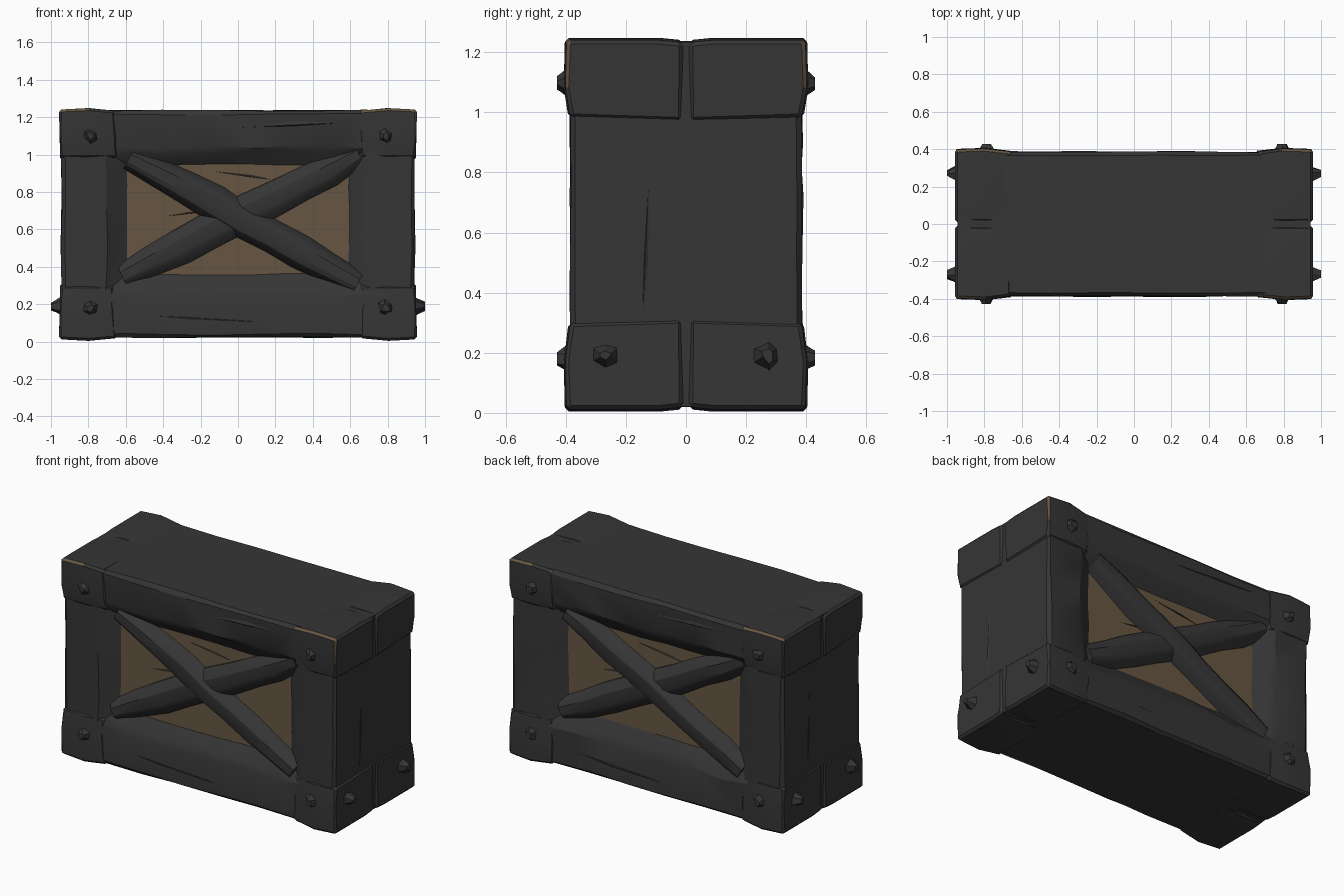
import bpy, bmesh, math, random
from mathutils import Vector, Matrix

if "Cube" in bpy.data.objects:
    bpy.data.objects.remove(bpy.data.objects["Cube"])

random.seed(7)


def material(name, rgb):
    m = bpy.data.materials.new(name)
    m.diffuse_color = (*rgb, 1)
    m.use_nodes = True
    m.node_tree.nodes["Principled BSDF"].inputs["Base Color"].default_value = m.diffuse_color
    return m


DARK = material("dark_iron", (0.036, 0.036, 0.036))
WOOD = material("brown_wood", (0.135, 0.094, 0.054))


def finish(name, bm, rule=None, angle=25):
    """Write the bmesh to an object; rule(face) picks the wood faces."""
    bmesh.ops.recalc_face_normals(bm, faces=bm.faces)
    bm.normal_update()
    if rule:
        for f in bm.faces:
            f.material_index = 1 if rule(f) else 0
    me = bpy.data.meshes.new(name)
    bm.to_mesh(me)
    bm.free()
    me.materials.append(DARK)
    me.materials.append(WOOD)
    ob = bpy.data.objects.new(name, me)
    bpy.context.collection.objects.link(ob)
    bpy.ops.object.select_all(action='DESELECT')
    ob.select_set(True)
    bpy.context.view_layer.objects.active = ob
    bpy.ops.object.shade_smooth_by_angle(angle=math.radians(angle))
    return ob


def loft(bm, rings, cap=True):
    vs = [[bm.verts.new(p) for p in r] for r in rings]
    n = len(vs[0])
    for a, b in zip(vs, vs[1:]):
        for i in range(n):
            bm.faces.new((a[i], a[(i + 1) % n], b[(i + 1) % n], b[i]))
    if cap:
        bm.faces.new(vs[0])
        bm.faces.new(vs[-1])


def rect_ring(hw, z0, z1, y, jit, nx=7, nz=5):
    c = [(-hw, z0), (hw, z0), (hw, z1), (-hw, z1)]
    pts = []
    for k in range(4):
        a, b = c[k], c[(k + 1) % 4]
        n = nx if k % 2 == 0 else nz
        for i in range(n):
            t = i / n
            j = [random.uniform(-jit, jit) for _ in range(3)]
            pts.append((a[0] + (b[0] - a[0]) * t + j[0], y + j[1] * 0.5,
                        a[1] + (b[1] - a[1]) * t + j[2]))
    return pts


# Crate body: hewn frame with a recessed wooden panel on front and back
half = [(0.595, 0.36, 0.945, 0.315, 0.004), (0.67, 0.29, 1.01, 0.365, 0.012),
        (0.71, 0.25, 1.04, 0.385, 0.012), (0.925, 0.04, 1.215, 0.385, 0.006),
        (0.943, 0.022, 1.236, 0.368, 0.004)]
rings = [rect_ring(a, b, c, -y, j) for a, b, c, y, j in half]
rings.append(rect_ring(0.943, 0.022, 1.236, 0, 0.002))
rings += [rect_ring(a, b, c, y, j) for a, b, c, y, j in reversed(half)]
bm = bmesh.new()
loft(bm, rings)
finish("crate_body", bm,
       lambda f: abs(f.normal.y) > 0.95 and abs(f.calc_center_median().y) < 0.33)


# Crossed braces, rotated half a turn for the back
def brace(name, a, b, crest, side):
    a, b = Vector((a[0], 0, a[1])), Vector((b[0], 0, b[1]))
    d = (b - a).normalized()
    across = Vector((-d.z, 0, d.x))
    prof = [(-0.098, 0.30), (-0.092, 0.325), (-0.058, crest - 0.012), (-0.03, crest),
            (0.035, crest), (0.06, crest - 0.015), (0.092, 0.325), (0.098, 0.30)]
    rings = []
    for i in range(9):
        t = i / 8
        w = 1 - 0.3 * abs(2 * t - 1) ** 3 + random.uniform(-0.07, 0.07)
        sh = random.uniform(-0.006, 0.006)
        rings.append([a.lerp(b, t) + across * (s * w + sh) - Vector((0, y, 0))
                      for s, y in prof])
    bm = bmesh.new()
    loft(bm, rings)
    if side > 0:
        bm.transform(Matrix.Rotation(math.pi, 4, 'Z'))
    finish(name, bm)


for side, label in ((-1, "front"), (1, "back")):
    brace(label + "_rising_brace", (-0.62, 0.35), (0.65, 1.0), 0.368, side)
    brace(label + "_falling_brace", (-0.58, 0.985), (0.64, 0.31), 0.385, side)


# Eight corner brackets with worn upper edges
def bracket(name, sx, sy, top):
    h = 0.27 if top else 0.30
    rings = []
    for x, y, lift in ((0.655, 0.386, 0.018), (0.8, 0.403, 0.004), (0.957, 0.397, 0.012)):
        end = x > 0.9
        sec = [(0, 0.01, lift + 0.008), (0, 0.09, lift), (0, y, lift),
               (0.003, y + 0.004, 0.17), (-0.008, y - 0.012, h), (-0.006, 0.012, h + 0.012)]
        ring = []
        for dx, py, pz in sec:
            j = random.uniform(-0.012, 0.012) if not end else 0
            z = 1.252 - pz if top else pz
            ring.append((sx * (x + j + (dx if end else 0)), sy * py, z))
        rings.append(ring)
    bm = bmesh.new()
    loft(bm, rings)
    bmesh.ops.recalc_face_normals(bm, faces=bm.faces)
    edges = [e for e in bm.edges if e.calc_face_angle(0) > math.radians(40)]
    bmesh.ops.bevel(bm, geom=edges, offset=0.013, segments=1, affect='EDGES')

    def worn(f):
        n, c = f.normal, f.calc_center_median()
        if not top or abs(c.y) < 0.3 or f.calc_area() > 0.006:
            return False
        long_edge = n.z > 0.4 and abs(n.y) > 0.4 and (sx * sy < 0 or abs(c.x) > 0.8)
        upright = abs(n.x) > 0.4 and abs(n.y) > 0.4 and c.z > 1.1 and sx > 0
        return long_edge or upright
    finish(name, bm, worn)


for sx in (-1, 1):
    for sy in (-1, 1):
        for top in (False, True):
            bracket("%s_corner_bracket" % ("upper" if top else "lower"), sx, sy, top)


# Rough bolt heads
def bolt(name, pos, axis, height, r=0.05):
    bm = bmesh.new()
    bmesh.ops.create_cone(bm, cap_ends=True, segments=6, radius1=r, radius2=r * 0.42,
                          depth=height + 0.02)
    bmesh.ops.translate(bm, verts=bm.verts, vec=(0, 0, height / 2 - 0.01))
    for v in bm.verts:
        v.co.x += random.uniform(-0.008, 0.008)
        v.co.y += random.uniform(-0.008, 0.008)
    rot = Vector(axis).to_track_quat('Z', 'Y').to_matrix().to_4x4()
    bm.transform(Matrix.Translation(pos) @ rot)
    finish(name, bm)


for sx in (-1, 1):
    for sy in (-1, 1):
        for z in (0.18, 1.1):
            bolt("face_bolt", (sx * 0.79, sy * 0.404, z), (0, sy, 0), 0.025)
        bolt("side_bolt", (sx * 0.957, sy * 0.27, 0.19), (sx, 0, 0), 0.043)


# Splinters: thin wedges running over the timber and panels
def splinter(name, a, b, width, normal):
    a, b, n = Vector(a), Vector(b), Vector(normal)
    across = (b - a).cross(n).normalized() * width
    m = a.lerp(b, 0.35)
    bm = bmesh.new()
    base = [bm.verts.new(p) for p in (a, m + across, b, m - across * 0.3)]
    tip = bm.verts.new(m + n * 0.007)
    for i in range(4):
        bm.faces.new((base[i], base[(i + 1) % 4], tip))
    bm.faces.new(base)
    finish(name, bm)


for s in (-1, 1):
    splinter("side_splinter", (s * 0.942, s * -0.145, 0.31), (s * 0.942, s * -0.12, 0.86),
             0.012, (s, 0, 0))
    splinter("panel_splinter", (s * 0.15, -s * -0.314, 0.70), (s * 0.42, -s * -0.314, 0.665),
             0.008, (0, s, 0))
    splinter("panel_splinter", (s * -0.22, s * 0.314, 0.86), (s * 0.2, s * 0.314, 0.92),
             0.01, (0, s, 0))
    splinter("rail_splinter", (s * -0.55, s * 0.384, 1.17), (s * 0.1, s * 0.384, 1.14),
             0.02, (0, s, 0))
    splinter("rail_splinter", (s * 0.5, s * 0.384, 0.14), (s * -0.2, s * 0.384, 0.1),
             0.02, (0, s, 0))
